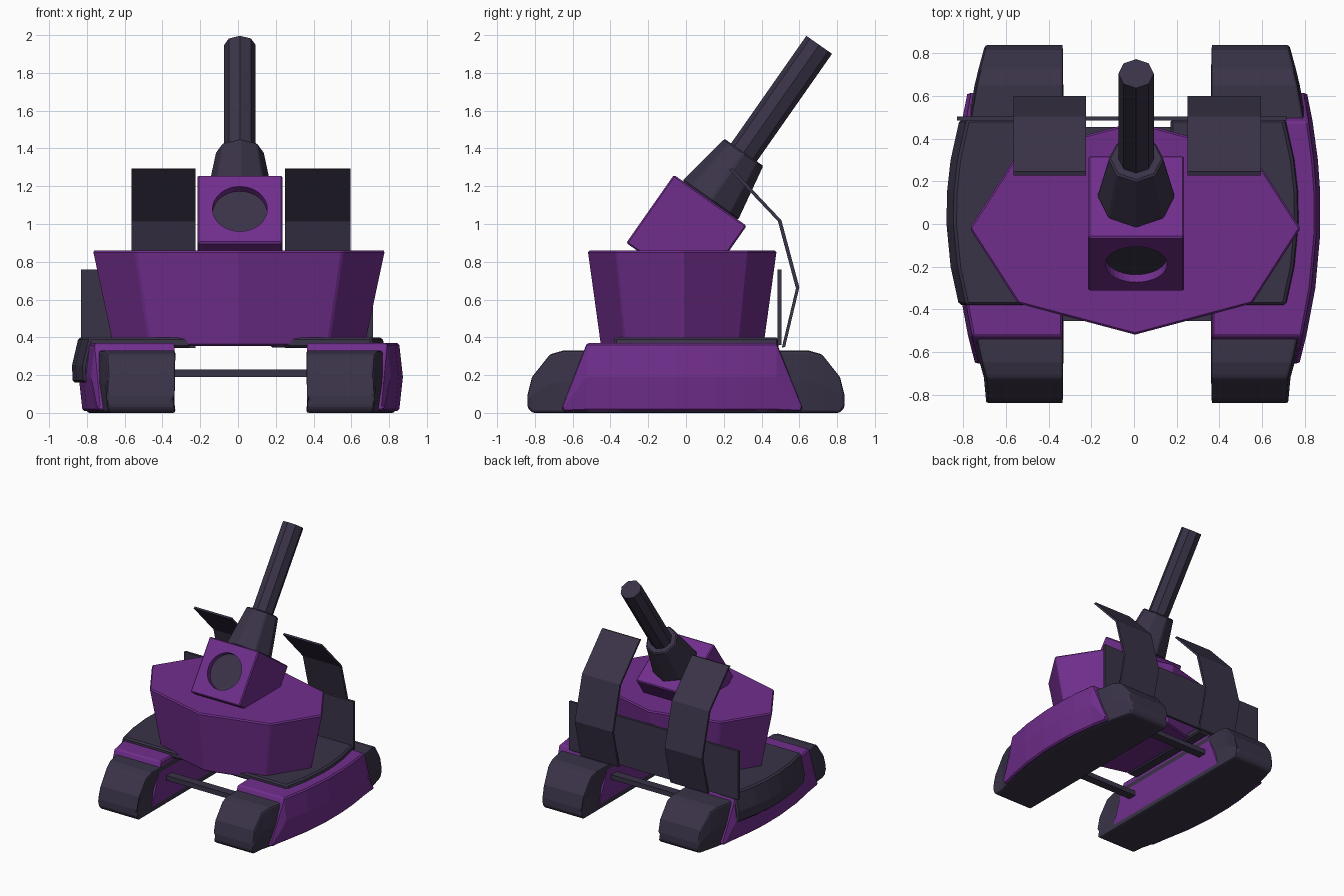
import bpy, bmesh, math
from mathutils import Matrix, Vector

if "Cube" in bpy.data.objects:
    bpy.data.objects.remove(bpy.data.objects["Cube"])

def material(name, col):
    m = bpy.data.materials.new(name)
    m.diffuse_color = (*col, 1)
    m.use_nodes = True
    m.node_tree.nodes["Principled BSDF"].inputs["Base Color"].default_value = m.diffuse_color
    return m

PURPLE = material("purple armour", (0.162, 0.027, 0.262))
DARK = material("dark metal", (0.042, 0.033, 0.064))
TILT = Matrix.Rotation(math.radians(-35), 4, 'X')
HEAD = Vector((0.01, 0.0025, 0.945))

def finish(name, bm, mat, bevel=0.0, segs=1):
    bmesh.ops.recalc_face_normals(bm, faces=bm.faces)
    me = bpy.data.meshes.new(name)
    bm.to_mesh(me)
    bm.free()
    me.materials.append(mat)
    ob = bpy.data.objects.new(name, me)
    bpy.context.collection.objects.link(ob)
    if bevel:
        b = ob.modifiers.new("bevel", 'BEVEL')
        b.width, b.segments = bevel, segs
        b.limit_method, b.angle_limit = 'ANGLE', math.radians(35)
    return ob

def loft(name, rings, mat, bevel=0.0, segs=1):
    """Skin a row of equal closed rings and cap both ends."""
    bm = bmesh.new()
    vs = [[bm.verts.new(p) for p in r] for r in rings]
    n = len(vs[0])
    for a, b in zip(vs, vs[1:]):
        for i in range(n):
            bm.faces.new((a[i], a[(i + 1) % n], b[(i + 1) % n], b[i]))
    bm.faces.new(vs[0])
    bm.faces.new(vs[-1])
    return finish(name, bm, mat, bevel, segs)

def box(name, size, mtx, mat, bevel=0.0):
    bm = bmesh.new()
    bmesh.ops.create_cube(bm, size=1, matrix=mtx @ Matrix.Diagonal((*size, 1)))
    return finish(name, bm, mat, bevel)

def cone(name, r1, r2, h, mtx, mat, sides=8, bevel=0.0):
    bm = bmesh.new()
    bmesh.ops.create_cone(bm, cap_ends=True, segments=sides, radius1=r1,
                          radius2=r2, depth=h, matrix=mtx)
    return finish(name, bm, mat, bevel)

def bow(y, end, mid, half):
    """Outer x of a side piece, bulging in the middle."""
    return end + (mid - end) * max(0, 1 - ((y - 0.05) / half) ** 2)

for s, side in ((-1, "left"), (1, "right")):
    # tracks
    rings = []
    for y, zb, zt in ((-.84, .03, .09), (-.815, 0, .19), (-.72, 0, .31), (-.65, 0, .33),
                      (-.4, 0, .33), (-.1, 0, .33), (.2, 0, .33), (.4, 0, .33),
                      (.65, 0, .33), (.72, 0, .31), (.815, 0, .19), (.84, .03, .09)):
        xo, zm = bow(y, .71, .83, .8), (zb + zt) / 2
        rings.append([(s * x + .015, y, z) for x, z in (
            (.345, zb), (xo - .01, zb), (xo, zm), (xo - .01, zt), (.345, zt), (.365, zm))])
    loft(side + "_track", rings, DARK, .02, 2)

    # purple fenders around the tracks
    rings = []
    for y, zt in ((-.655, .03), (-.525, .37), (-.3, .37), (-.05, .37),
                  (.15, .37), (.3, .37), (.48, .37), (.615, .03)):
        xo, zb = bow(y, .755, .86, .72), .01
        rings.append([(s * x + .015, y, z) for x, z in (
            (.35, zb), (xo - .02, zb), (xo, (zb + zt) / 2), (xo - .02, zt), (.35, zt))])
    loft(side + "_fender", rings, PURPLE, .01)

    # dark deck plates with an outer skirt, set slightly to the left
    rings = []
    for y in (-.38, -.2, 0, .15, .3, .49):
        xo = bow(y, .755, .835, .5)
        rings.append([(s * x - .04, y, z) for x, z in (
            (.21, .345), (.6, .345), (.6, .16), (xo, .16), (xo + .005, .25),
            (xo - .03, .4), (.21, .4))])
    loft(side + "_deck", rings, DARK, .012)

    # bent shields at the back
    path = [(.245, 1.295), (.505, 1.02), (.6, .665), (.525, .35)]
    inner = [(y - .018, z - .006) for y, z in path]
    x0, x1 = (-.565, -.225) if s < 0 else (.25, .595)
    loft(side + "_shield", [[(x, y, z) for y, z in path + inner[::-1]]
                            for x in (x0, x1)], DARK)

# axles between the tracks
for name, y in (("front_axle", -.42), ("back_axle", .42)):
    box(name, (.85, .07, .04), Matrix.Translation((.015, y, .21)), DARK)

# back plate
box("back_plate", (1.545, .02, .4), Matrix.Translation((-.058, .495, .56)), DARK)

# eight-sided hull, wider at the top
loft("hull", [[(.005 + rx * math.cos(a), -.02 + ry * math.sin(a), z)
               for a in (i * math.pi / 4 for i in range(8))]
              for rx, ry, z in ((.67, .43, .355), (.778, .5, .86))], PURPLE, .01)

# tilted turret block with a round recess in its front face
base = Matrix.Translation(HEAD) @ TILT
turret = box("turret_block", (.45, .47, .44), base, PURPLE, .008)
face = base @ Matrix.Translation((0, -.235, 0)) @ Matrix.Rotation(math.pi / 2, 4, 'X')
cutter = cone("recess_cutter", .145, .145, .1, face, PURPLE, 32)
cut = turret.modifiers.new("recess", 'BOOLEAN')
cut.operation, cut.solver, cut.object = 'DIFFERENCE', 'EXACT', cutter
bpy.context.view_layer.objects.active = turret
for m in [m.name for m in turret.modifiers]:
    bpy.ops.object.modifier_apply(modifier=m)
bpy.data.objects.remove(cutter)
cone("recess_floor", .1445, .1445, .008,
     face @ Matrix.Translation((0, 0, -.047)), DARK, 32)

# gun: tapered collar and long eight-sided barrel
axis = base @ Matrix.Translation((.0, .0, .22))
cone("gun_collar", .183, .128, .31, axis @ Matrix.Translation((0, 0, .155)), DARK, 8, .008)
cone("gun_barrel", .083, .083, .80, axis @ Matrix.Translation((0, 0, .605)), DARK, 8)
